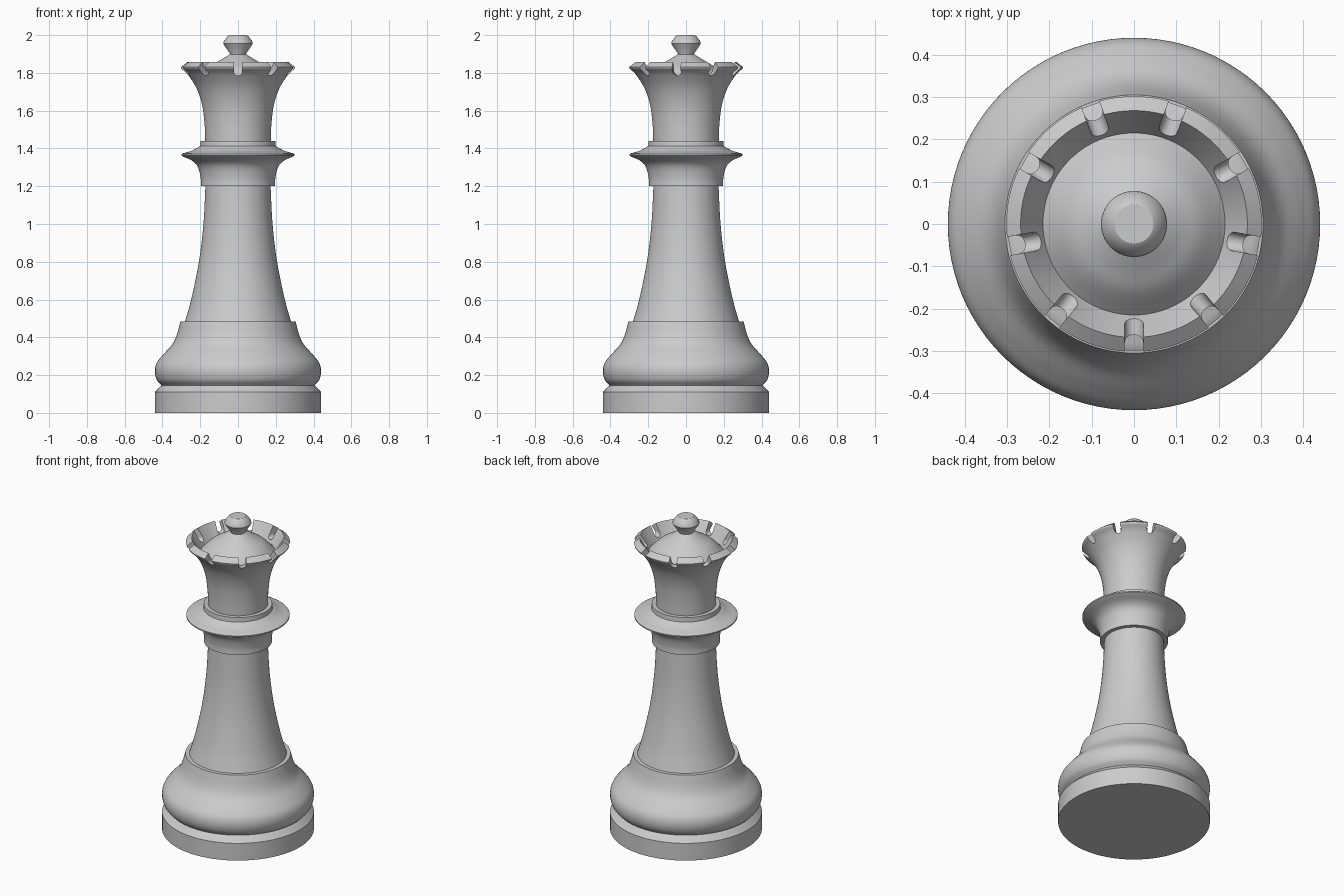
import bpy, bmesh, math
from mathutils import Vector, Matrix

default = bpy.data.objects.get("Cube")
if default:
    bpy.data.objects.remove(default, do_unlink=True)

SEGMENTS = 96
NOTCHES = 9

# One grey material
grey = bpy.data.materials.new("plain_grey")
grey.use_nodes = True
grey.diffuse_color = (0.6, 0.6, 0.6, 1)
grey.node_tree.nodes["Principled BSDF"].inputs["Base Color"].default_value = grey.diffuse_color


def smooth_path(points, steps=6):
    """Pass a rounded curve through a few (radius, height) points."""
    p = [Vector(q) for q in points]
    p = [p[0] * 2 - p[1]] + p + [p[-1] * 2 - p[-2]]
    out = []
    for a, b, c, d in zip(p, p[1:], p[2:], p[3:]):
        for i in range(steps):
            t = i / steps
            out.append(b + (c - a) * t / 2 + (a * 2 - b * 5 + c * 4 - d) * t**2 / 2
                       + (b * 3 - a - c * 3 + d) * t**3 / 2)
    return [tuple(v) for v in out] + [tuple(points[-1])]


def make_object(name, bm):
    bmesh.ops.recalc_face_normals(bm, faces=bm.faces)
    mesh = bpy.data.meshes.new(name)
    bm.to_mesh(mesh)
    bm.free()
    obj = bpy.data.objects.new(name, mesh)
    bpy.context.collection.objects.link(obj)
    mesh.materials.append(grey)
    return obj


def select_only(obj):
    bpy.ops.object.select_all(action='DESELECT')
    obj.select_set(True)
    bpy.context.view_layer.objects.active = obj


def lathe(name, profile):
    """Spin a profile, closed to the axis at both ends, into a solid."""
    profile = [(0, profile[0][1])] + profile + [(0, profile[-1][1])]
    bm = bmesh.new()
    verts = [bm.verts.new((r, 0, z)) for r, z in profile]
    edges = [bm.edges.new(pair) for pair in zip(verts, verts[1:])]
    bmesh.ops.spin(bm, geom=verts + edges, cent=(0, 0, 0), axis=(0, 0, 1),
                   angle=math.tau, steps=SEGMENTS, use_merge=True)
    bmesh.ops.remove_doubles(bm, verts=bm.verts, dist=0.0001)
    return make_object(name, bm)


# Foot disc with a chamfered top
foot = lathe("foot", [(0.44, 0), (0.44, 0.11), (0.405, 0.146)])

# Bulging pedestal
pedestal = lathe("pedestal", smooth_path(
    [(0.405, 0.146), (0.43, 0.175), (0.44, 0.22), (0.43, 0.265), (0.395, 0.31),
     (0.35, 0.36), (0.325, 0.41), (0.305, 0.483)]))

# Tapering shaft
shaft = lathe("shaft", smooth_path(
    [(0.285, 0.47), (0.248, 0.6), (0.207, 0.8), (0.183, 1.0), (0.172, 1.21)]))

# Flared collar with a thin lip
collar_under = smooth_path([(0.197, 1.2), (0.198, 1.245), (0.212, 1.3),
                            (0.24, 1.333), (0.29, 1.357)])
collar_over = smooth_path([(0.29, 1.375), (0.245, 1.388), (0.2, 1.412)])
collar = lathe("collar", collar_under + [(0.299, 1.362), (0.299, 1.37)]
               + collar_over + [(0.198, 1.44)])

# Crown with a hollow rim and a domed floor
crown_outside = smooth_path([(0.173, 1.43), (0.177, 1.53), (0.19, 1.63),
                             (0.22, 1.72), (0.265, 1.79), (0.299, 1.822)])
crown_dome = smooth_path([(0.215, 1.772), (0.16, 1.826), (0.11, 1.858), (0.04, 1.9)])
crown = lathe("crown", crown_outside + [(0.302, 1.831), (0.268, 1.857)] + crown_dome)

# U-shaped slots cut through the rim, the first at the front
half, slot_z = 0.022, 1.808
slot = [(half, 1.95)] + [(half * math.cos(a), slot_z - half * math.sin(a))
                         for a in (math.pi * i / 12 for i in range(13))] + [(-half, 1.95)]
bm = bmesh.new()
for n in range(NOTCHES):
    turn = Matrix.Rotation(math.tau * n / NOTCHES, 3, 'Z')
    face = bm.faces.new([bm.verts.new(turn @ Vector((x, -0.213, z))) for x, z in slot])
    ext = bmesh.ops.extrude_face_region(bm, geom=[face], use_keep_orig=True)
    moved = [v for v in ext["geom"] if isinstance(v, bmesh.types.BMVert)]
    bmesh.ops.translate(bm, verts=moved, vec=turn @ Vector((0, -0.16, 0)))
cutter = make_object("notch_cutter", bm)
cutter.hide_render = True
cut = crown.modifiers.new("notches", 'BOOLEAN')
cut.operation, cut.solver, cut.object = 'DIFFERENCE', 'EXACT', cutter
select_only(crown)
bpy.ops.object.modifier_apply(modifier=cut.name)
bpy.data.objects.remove(cutter, do_unlink=True)

# Finial knob
finial = lathe("finial", [(0.042, 1.89), (0.044, 1.905), (0.073, 1.945), (0.078, 1.955),
                          (0.076, 1.966), (0.055, 1.994), (0.046, 2.0)])

# Smooth shading with crisp creases
for part in (foot, pedestal, shaft, collar, crown, finial):
    select_only(part)
    bpy.ops.object.shade_smooth_by_angle(angle=math.radians(30))
